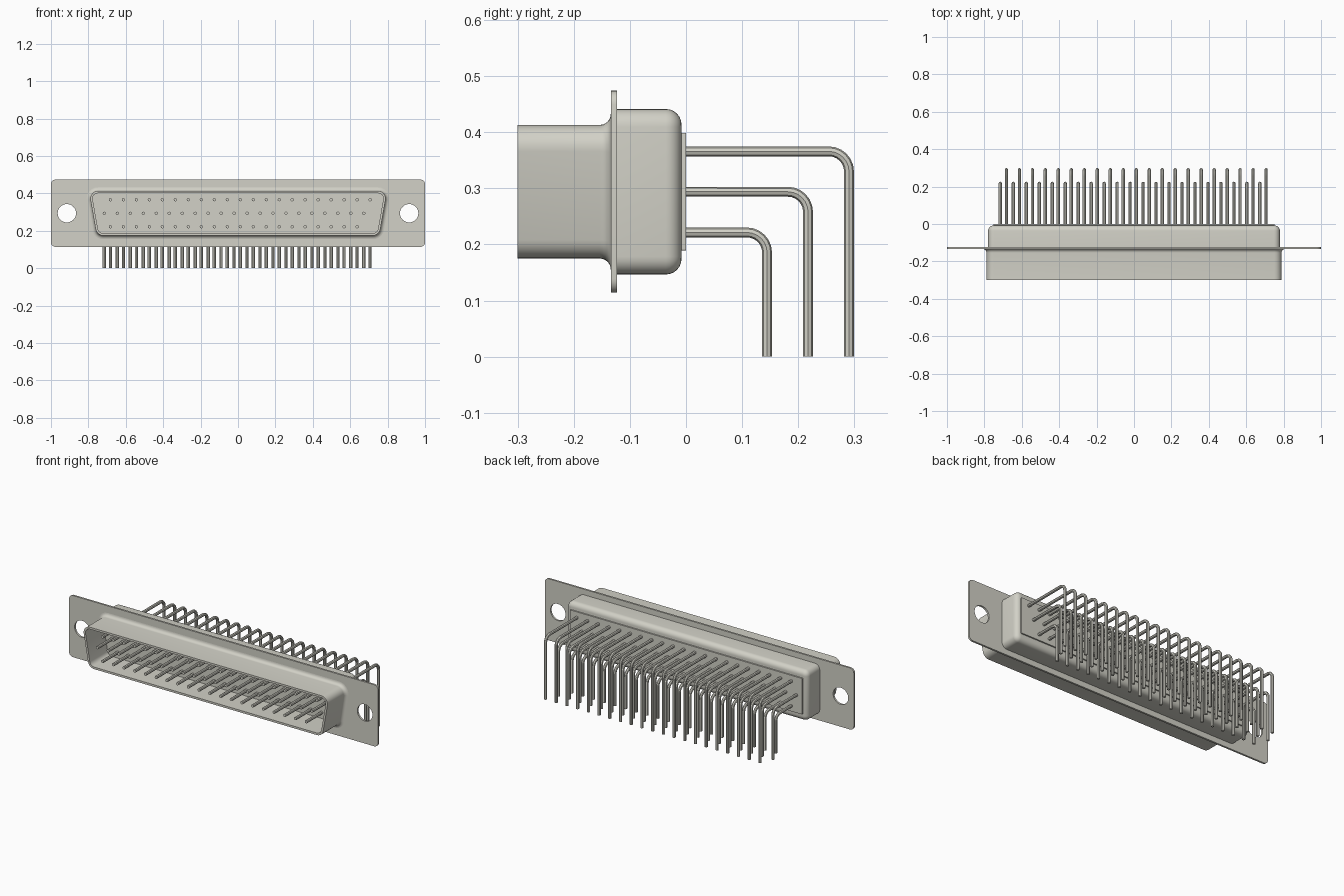
import bpy, bmesh, math
from mathutils import Vector

if "Cube" in bpy.data.objects:
    bpy.data.objects.remove(bpy.data.objects["Cube"])

metal = bpy.data.materials.new("warm_grey_metal")
colour = (0.645, 0.638, 0.571, 1)
metal.diffuse_color = colour
metal.use_nodes = True
metal.node_tree.nodes["Principled BSDF"].inputs["Base Color"].default_value = colour

ZC = 0.294                      # height of the connector axis
PITCH = 0.0694                  # spacing of the pins in a row


def outline(half_w, half_h, r, taper=0.0, inset=0.0, seg=6):
    """Rounded trapezoid in x, z; taper is the side slope, inset shrinks it."""
    h = half_h - inset
    side = half_w - taper * half_h - inset * math.hypot(1, taper)
    top, bot = side + taper * h, side - taper * h
    r = max(r - inset, 0.002)
    corners = [Vector(c) for c in ((top, h), (-top, h), (-bot, -h), (bot, -h))]
    pts = []
    for i, c in enumerate(corners):
        u = (corners[i - 1] - c).normalized()
        v = (corners[(i + 1) % 4] - c).normalized()
        half = u.angle(v) / 2
        centre = c + (u + v).normalized() * r / math.sin(half)
        a = c + u * r / math.tan(half) - centre
        b = c + v * r / math.tan(half) - centre
        sweep = math.pi - 2 * half
        for k in range(seg + 1):
            t = k / seg
            p = (a * math.sin((1 - t) * sweep) + b * math.sin(t * sweep)) / math.sin(sweep)
            pts.append(centre + p)
    return pts


def finish(obj, angle=35):
    obj.data.materials.clear()
    obj.data.materials.append(metal)
    bpy.ops.object.select_all(action='DESELECT')
    obj.select_set(True)
    bpy.context.view_layer.objects.active = obj
    bpy.ops.object.shade_smooth_by_angle(angle=math.radians(angle))


def loft(name, steps, half_w, half_h, r, taper=0.0):
    """Skin outlines along y; steps are (y, inset). Both ends are capped."""
    bm = bmesh.new()
    rings = [[bm.verts.new((p.x, y, ZC + p.y))
              for p in outline(half_w, half_h, r, taper, d)] for y, d in steps]
    for a, b in zip(rings, rings[1:]):
        for i in range(len(a)):
            j = (i + 1) % len(a)
            bm.faces.new((a[i], a[j], b[j], b[i]))
    bm.faces.new(rings[0])
    bm.faces.new(rings[-1])
    bmesh.ops.recalc_face_normals(bm, faces=bm.faces)
    mesh = bpy.data.meshes.new(name)
    bm.to_mesh(mesh)
    bm.free()
    obj = bpy.data.objects.new(name, mesh)
    bpy.context.collection.objects.link(obj)
    finish(obj)
    return obj


def arc(y, d, r, a0, a1, n=6):
    """Points (y, inset) on an arc about (y, d)."""
    angles = [math.radians(a0 + (a1 - a0) * k / n) for k in range(n + 1)]
    return [(y + r * math.cos(a), d + r * math.sin(a)) for a in angles]


def curve_object(name, dimensions):
    data = bpy.data.curves.new(name, 'CURVE')
    data.dimensions = dimensions
    obj = bpy.data.objects.new(name, data)
    bpy.context.collection.objects.link(obj)
    return obj


def add_spline(data, pts, cyclic=False):
    spline = data.splines.new('POLY')
    spline.points.add(len(pts) - 1)
    for sp, p in zip(spline.points, pts):
        sp.co = (*p, 1)
    spline.use_cyclic_u = cyclic


def to_mesh(obj):
    bpy.ops.object.select_all(action='DESELECT')
    obj.select_set(True)
    bpy.context.view_layer.objects.active = obj
    bpy.ops.object.convert(target='MESH')
    finish(obj)


# Mounting flange with two screw holes
flange = curve_object("mounting_flange", '2D')
flange.data.fill_mode = 'BOTH'
flange.data.extrude = 0.0055
add_spline(flange.data, [(p.x, p.y, 0) for p in outline(1.0, 0.18, 0.025)], True)
for sx in (-1, 1):
    ring = [math.tau * k / 32 for k in range(32)]
    add_spline(flange.data, [(sx * 0.915 + 0.049 * math.cos(a), 0.049 * math.sin(a), 0)
                             for a in ring], True)
flange.rotation_euler.x = math.pi / 2
flange.location = (0, -0.1285, ZC)
to_mesh(flange)

# Hollow front shell, flared into the flange
loft("front_shell",
     arc(-0.154, -0.02, 0.02, 0, 90) + [(-0.3, 0), (-0.3, 0.012), (-0.136, 0.012)],
     0.797, 0.119, 0.04, math.tan(math.radians(10)))

# Rear housing with a rounded back rim, and the insert that holds the pins
loft("rear_housing", [(-0.124, 0)] + arc(-0.036, 0.028, 0.028, -90, 0),
     0.78, 0.1475, 0.032)
loft("rear_insert", [(-0.02, 0), (0, 0)], 0.752, 0.105, 0.003)

# Contact pins: straight in front, bent down behind
ROWS = (("top", 21, -0.682, 0.366, 0.2905),
        ("middle", 21, -0.715, 0.294, 0.2175),
        ("bottom", 20, -0.682, 0.2215, 0.1445))
BEND = 0.036
for label, count, x0, z, tail_y in ROWS:
    pins = curve_object(label + "_pin_row", '3D')
    pins.data.bevel_depth = 0.0088
    pins.data.bevel_resolution = 2
    pins.data.use_fill_caps = True
    bend = [math.radians(90 - 15 * k) for k in range(7)]
    path = [(-0.28, z)]
    path += [(tail_y - BEND + BEND * math.cos(a), z - BEND + BEND * math.sin(a)) for a in bend]
    path.append((tail_y, 0))
    for i in range(count):
        add_spline(pins.data, [(x0 + i * PITCH, y, h) for y, h in path])
    to_mesh(pins)
